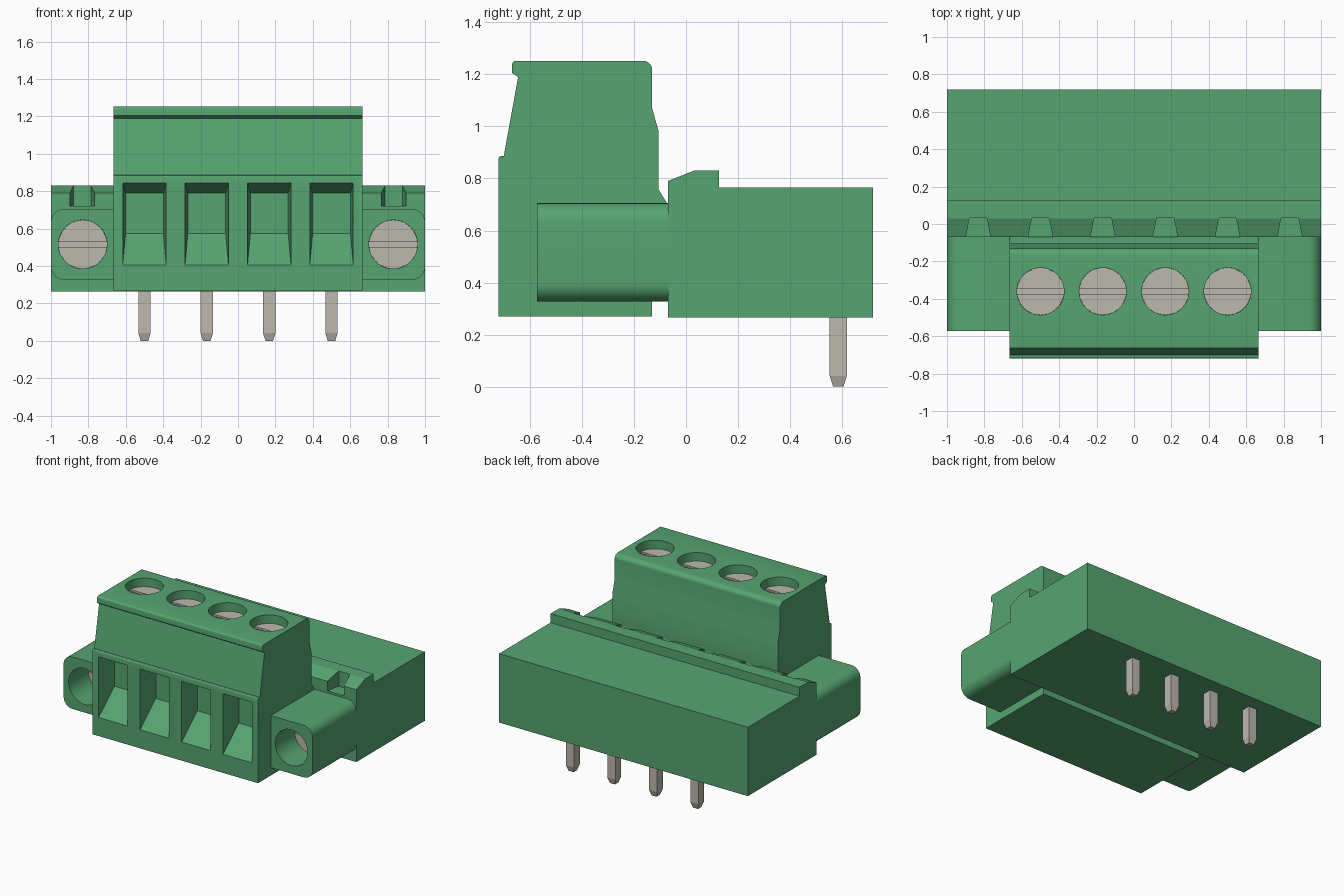
import bpy, bmesh, math
from mathutils import Vector

cube = bpy.data.objects.get("Cube")
if cube:
    bpy.data.objects.remove(cube, do_unlink=True)


def material(name, rgb, rough):
    m = bpy.data.materials.new(name)
    m.use_nodes = True
    m.diffuse_color = (*rgb, 1)
    bsdf = next(n for n in m.node_tree.nodes if n.type == 'BSDF_PRINCIPLED')
    bsdf.inputs["Base Color"].default_value = (*rgb, 1)
    bsdf.inputs["Roughness"].default_value = rough
    return m


GREEN = material("green plastic", (0.095, 0.375, 0.168), 0.5)
METAL = material("grey metal", (0.50, 0.48, 0.42), 0.5)


def loft(name, rings, mat):
    """Closed solid through a list of matching rings of 3D points."""
    bm = bmesh.new()
    loops = [[bm.verts.new(p) for p in ring] for ring in rings]
    n = len(loops[0])
    for a, b in zip(loops, loops[1:]):
        for i in range(n):
            j = (i + 1) % n
            bm.faces.new((a[i], a[j], b[j], b[i]))
    bm.faces.new(loops[0])
    bm.faces.new(loops[-1])
    bmesh.ops.recalc_face_normals(bm, faces=bm.faces)
    me = bpy.data.meshes.new(name)
    bm.to_mesh(me)
    bm.free()
    me.materials.append(mat)
    ob = bpy.data.objects.new(name, me)
    bpy.context.collection.objects.link(ob)
    return ob


# Place a 2D point on the plane across an axis
PLACE = {'x': lambda p, t: (t, p[0], p[1]),
         'y': lambda p, t: (p[0], t, p[1]),
         'z': lambda p, t: (p[0], p[1], t)}


def prism(name, pts, axis, lo, hi, mat):
    return loft(name, [[PLACE[axis](p, t) for p in pts] for t in (lo, hi)], mat)


def arc(cx, cy, r, a0, a1, n=8):
    return [(cx + r * math.cos(math.radians(a0 + (a1 - a0) * i / n)),
             cy + r * math.sin(math.radians(a0 + (a1 - a0) * i / n))) for i in range(n + 1)]


def circle(cx, cy, r, n=48):
    return arc(cx, cy, r, 0, 360, n)[:-1]


def rect(x0, x1, y0, y1):
    return [(x0, y0), (x1, y0), (x1, y1), (x0, y1)]


def cut(ob, cutters):
    """Subtract the cutters, bake the result and delete them."""
    for c in cutters:
        c.hide_render = True
        mod = ob.modifiers.new("cut", 'BOOLEAN')
        mod.operation, mod.solver, mod.object = 'DIFFERENCE', 'EXACT', c
    dg = bpy.context.evaluated_depsgraph_get()
    dg.update()
    me = bpy.data.meshes.new_from_object(ob.evaluated_get(dg))
    ob.modifiers.clear()
    ob.data = me
    me.materials.clear()
    me.materials.append(GREEN if ob.name.find("screw") < 0 else METAL)
    for c in cutters:
        bpy.data.objects.remove(c, do_unlink=True)


def smooth(ob):
    bpy.ops.object.select_all(action='DESELECT')
    ob.select_set(True)
    bpy.context.view_layer.objects.active = ob
    bpy.ops.object.shade_smooth_by_angle(angle=math.radians(25))


POLES = [-0.5, -0.167, 0.167, 0.5]

# Rear header block with its raised front ridge
header = prism("header_block", [(-0.07, 0.265), (0.718, 0.265), (0.718, 0.765), (0.127, 0.765),
                                (0.127, 0.83), (0.03, 0.83), (-0.07, 0.79)], 'x', -1, 1, GREEN)
# Tapered latch notches along the ridge
cut(header, [prism("notch_cutter", [(x - 0.068, -0.08), (x + 0.068, -0.08),
                                    (x + 0.046, 0.033), (x - 0.046, 0.033)], 'z', 0.72, 0.9, GREEN)
             for x in POLES + [-0.833, 0.833]])

# Plug housing, drawn as a side profile
profile = [(-0.72, 0.27), (-0.13, 0.27), (-0.13, 0.33), (-0.07, 0.33), (-0.07, 0.70),
           (-0.105, 0.757), (-0.105, 0.98), (-0.13, 1.07)]
profile += arc(-0.165, 1.217, 0.035, 0, 90)
profile += arc(-0.654, 1.238, 0.014, 90, 180, 4)
profile += [(-0.668, 1.205), (-0.645, 1.19), (-0.70, 0.886)]
profile += arc(-0.71, 0.876, 0.01, 90, 180, 3)
plug = prism("plug_housing", profile, 'x', -0.665, 0.665, GREEN)

# Wire funnels in the front and screw wells in the top
cutters = []
for x in POLES:
    front = rect(x - 0.116, x + 0.116, 0.405, 0.845)
    back = rect(x - 0.101, x + 0.101, 0.575, 0.79)
    cutters.append(loft("funnel_cutter", [[PLACE['y'](p, -0.78) for p in front],
                                          [PLACE['y'](p, -0.72) for p in front],
                                          [PLACE['y'](p, -0.56) for p in back]], GREEN))
    cutters.append(prism("well_cutter", circle(x, -0.36, 0.126), 'z', 1.17, 1.4, GREEN))
cut(plug, cutters)
smooth(plug)

# Clamp screws at the bottom of the wells, slotted
for i, x in enumerate(POLES):
    screw = prism(f"clamp_screw_{i + 1}", circle(x, -0.36, 0.1255), 'z', 1.14, 1.19, METAL)
    cut(screw, [prism("slot_cutter", rect(x - 0.2, x + 0.2, -0.374, -0.346), 'z', 1.178, 1.3, METAL)])
    smooth(screw)

# Side mounting flanges with rounded outer corners and recessed screws
for s, side in ((1, "left"), (-1, "right")):
    outline = [(0.66, 0.327)] + arc(0.93, 0.397, 0.07, -90, 0) + arc(0.93, 0.635, 0.07, 0, 90) + [(0.66, 0.705)]
    flange = prism(f"{side}_flange", [(s * a, b) for a, b in outline], 'y', -0.573, -0.07, GREEN)
    cut(flange, [prism("hole_cutter", circle(s * 0.83, 0.516, 0.13), 'y', -0.7, -0.33, GREEN)])
    smooth(flange)
    screw = prism(f"{side}_flange_screw", circle(s * 0.83, 0.516, 0.1295), 'y', -0.35, -0.3, METAL)
    cut(screw, [prism("slot_cutter", rect(s * 0.83 - 0.2, s * 0.83 + 0.2, 0.502, 0.53),
                      'y', -0.5, -0.338, METAL)])
    smooth(screw)

# Square solder pins with tapered tips
for i, x in enumerate(POLES):
    rings = []
    for z, r in ((0.0, 0.02), (0.042, 0.033), (0.30, 0.033)):
        rings.append([(px, py, z) for px, py in rect(x - r, x + r, 0.585 - r, 0.585 + r)])
    loft(f"solder_pin_{i + 1}", rings, METAL)
